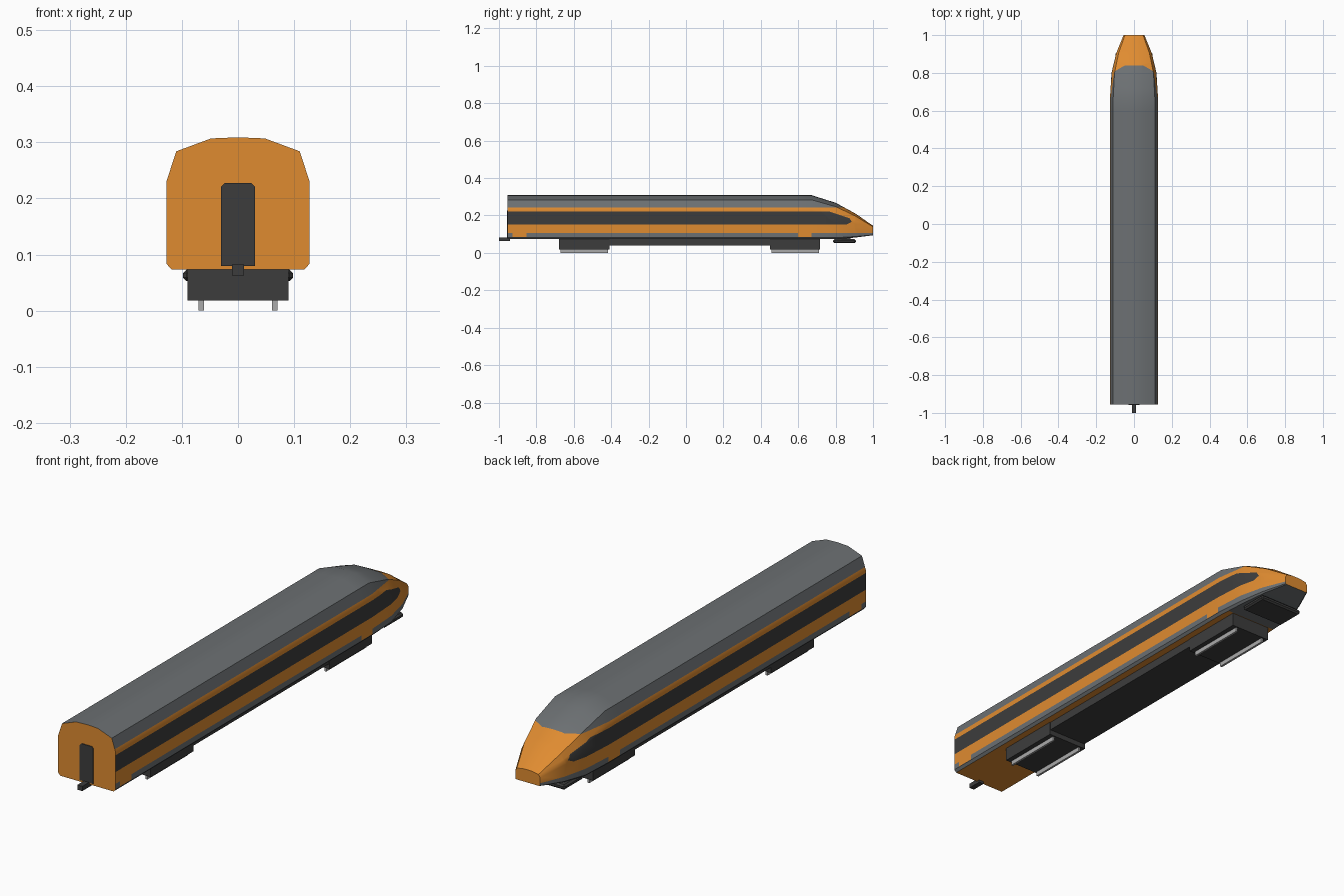
import bpy, bmesh
from mathutils import Vector

cube = bpy.data.objects.get("Cube")
if cube:
    bpy.data.objects.remove(cube)


def make_material(name, color):
    m = bpy.data.materials.new(name)
    m.use_nodes = True
    m.diffuse_color = (*color, 1)
    m.node_tree.nodes["Principled BSDF"].inputs["Base Color"].default_value = (*color, 1)
    return m


orange = make_material("orange paint", (0.74, 0.26, 0.03))
grey = make_material("grey paint", (0.15, 0.162, 0.17))
dark = make_material("dark trim", (0.046, 0.046, 0.046))
steel = make_material("light steel", (0.4, 0.4, 0.4))


def finish(name, bm, mats):
    bmesh.ops.recalc_face_normals(bm, faces=bm.faces)
    mesh = bpy.data.meshes.new(name)
    bm.to_mesh(mesh)
    bm.free()
    for m in mats:
        mesh.materials.append(m)
    ob = bpy.data.objects.new(name, mesh)
    bpy.context.collection.objects.link(ob)
    return ob


def loft(bm, rings):
    loops = [[bm.verts.new(p) for p in ring] for ring in rings]
    for a, b in zip(loops, loops[1:]):
        for i in range(len(a)):
            j = (i + 1) % len(a)
            bm.faces.new((a[i], a[j], b[j], b[i]))
    bm.faces.new(loops[0])
    bm.faces.new(loops[-1][::-1])


def box(name, x, y, z, mat):
    bm = bmesh.new()
    loft(bm, [[(x[0], v, z[0]), (x[1], v, z[0]), (x[1], v, z[1]), (x[0], v, z[1])] for v in y])
    return finish(name, bm, [mat])


# Body shell: one cross-section, scaled down along the nose
half = [(0.118, 0.073), (0.127, 0.083), (0.127, 0.232), (0.11, 0.284), (0.048, 0.307)]
section = half + [(0, 0.309)] + [(-x, z) for x, z in reversed(half)]
stations = [  # y, half width, bottom, top
    (-0.955, 0.127, 0.073, 0.309), (0.67, 0.127, 0.073, 0.309),
    (0.80, 0.119, 0.073, 0.268), (0.905, 0.094, 0.082, 0.211),
    (1.0, 0.055, 0.094, 0.145)]
bm = bmesh.new()
loft(bm, [[(x * w / 0.127, y, lo + (z - 0.073) / 0.236 * (hi - lo)) for x, z in section]
          for y, w, lo, hi in stations])
bmesh.ops.recalc_face_normals(bm, faces=bm.faces)


def cut(y, z, ny, nz, from_y=-2):
    faces = [f for f in bm.faces if f.calc_center_median().y > from_y]
    geom = faces + list({e for f in faces for e in f.edges}) + list({v for f in faces for v in f.verts})
    bmesh.ops.bisect_plane(bm, geom=geom, dist=1e-5, plane_co=(0, y, z), plane_no=(0, ny, nz))


# Colour borders: belt lines, door columns and nose
BELT, SKIRT, SILL = 0.243, 0.106, 0.085
NOSE_PAINT, NOSE_UNDER = 0.84, 0.72
doors = [(-0.927, -0.853), (0.60, 0.67)]
for z in (BELT, SKIRT, SILL):
    cut(0, z, 0, 1)
for y in [NOSE_PAINT, NOSE_UNDER] + [v for d in doors for v in d]:
    cut(y, 0, 1, 0)

# Window band: the region below or behind every one of these borders
window = [(0, 0.153, 0, -1), (0, 0.22, 0, 1), (0.77, 0.22, 0.33, 1),
          (0.875, 0.185, 1, 0.6), (0.86, 0.153, 0.5, -1)]
for y, z, ny, nz in window:
    cut(y, z, ny, nz, 0.7 if ny else -2)


def body_colour(f):
    c, n = f.calc_center_median(), f.normal
    if abs(n.y) > 0.95:
        return 0
    if n.z < -0.4 and abs(c.x) < 0.02:
        return 1 if c.y > NOSE_UNDER else 0
    if c.z > BELT:
        return 1 if c.y < NOSE_PAINT else 0
    if abs(n.x) > 0.3 and all((c.y - y) * ny + (c.z - z) * nz < 0 for y, z, ny, nz in window):
        return 2
    if c.z < SKIRT:
        at_door = any(a < c.y < b for a, b in doors)
        return 0 if at_door and c.z > SILL else 1
    return 0


bm.normal_update()
for f in bm.faces:
    f.material_index = body_colour(f)
body = finish("body_shell", bm, [orange, grey, dark])
bpy.context.view_layer.objects.active = body
body.select_set(True)
bpy.ops.object.shade_smooth_by_angle(angle=0.5)
body.select_set(False)

# Gangway door painted on the flat end
bm = bmesh.new()
door = [(0.03, 0.08), (0.03, 0.221), (0.023, 0.228)]
door += [(-x, z) for x, z in reversed(door)]
loft(bm, [[(x, y, z) for x, z in door] for y in (-0.958, -0.95)])
finish("gangway_door", bm, [dark])

# Coupler
box("coupler", (-0.011, 0.011), (-1.0, -0.94), (0.063, 0.082), dark)

# Underframe, bogies and running rails
box("underframe", (-0.088, 0.088), (-0.42, 0.46), (0.039, 0.075), dark)
for end, (y0, y1) in {"front": (-0.68, -0.41), "rear": (0.45, 0.717)}.items():
    box(end + "_bogie", (-0.09, 0.09), (y0, y1), (0.018, 0.076), dark)
    for side, s in (("left", 1), ("right", -1)):
        box(f"{end}_{side}_runner", sorted((s * 0.061, s * 0.07)), (y0 + 0.008, y1 - 0.006), (0, 0.02), steel)

# Plate under the nose with bevelled edges
plate = box("nose_plate", (-0.098, 0.098), (0.787, 0.908), (0.053, 0.073), dark)
bevel = plate.modifiers.new("bevel", "BEVEL")
bevel.width = 0.006
bevel.segments = 1
box("nose_plate_mount", (-0.04, 0.04), (0.80, 0.88), (0.07, 0.085), dark)
